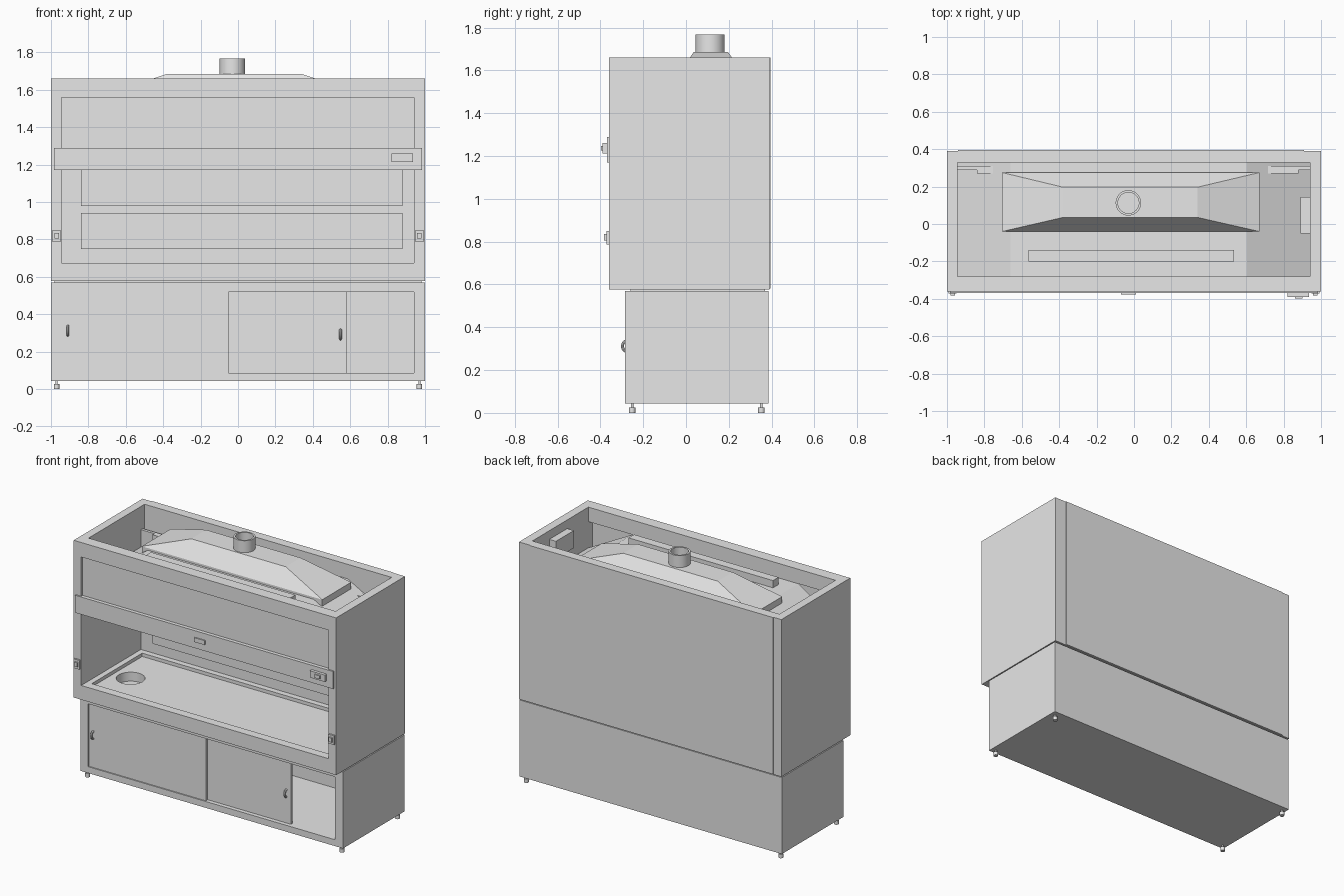
import bpy, bmesh, math
from mathutils import Vector

old = bpy.data.objects.get("Cube")
if old:
    bpy.data.objects.remove(old, do_unlink=True)

grey = bpy.data.materials.new("light_grey")
grey.use_nodes = True
grey.diffuse_color = (0.8, 0.8, 0.8, 1)
grey.node_tree.nodes["Principled BSDF"].inputs["Base Color"].default_value = (0.8, 0.8, 0.8, 1)


def finish(name, bm):
    bmesh.ops.recalc_face_normals(bm, faces=bm.faces)
    mesh = bpy.data.meshes.new(name)
    bm.to_mesh(mesh)
    bm.free()
    mesh.materials.append(grey)
    ob = bpy.data.objects.new(name, mesh)
    bpy.context.collection.objects.link(ob)
    return ob


def box(name, x, y, z):
    """Box from (min, max) pairs."""
    bm = bmesh.new()
    bmesh.ops.create_cube(bm, size=1)
    for v in bm.verts:
        v.co = Vector([(r[0] + r[1]) / 2 + c * (r[1] - r[0]) for c, r in zip(v.co, (x, y, z))])
    return finish(name, bm)


def cylinder(name, x, y, z, radius, sides=48):
    bm = bmesh.new()
    bmesh.ops.create_cone(bm, cap_ends=True, segments=sides, radius1=radius,
                          radius2=radius, depth=z[1] - z[0])
    bmesh.ops.translate(bm, verts=bm.verts, vec=(x, y, sum(z) / 2))
    return finish(name, bm)


def select(ob):
    bpy.ops.object.select_all(action='DESELECT')
    ob.select_set(True)
    bpy.context.view_layer.objects.active = ob


def smooth(ob):
    select(ob)
    bpy.ops.object.shade_smooth_by_angle(angle=math.radians(35))


def cut(ob, *cutters):
    """Subtract each cutter, then remove it."""
    for c in cutters:
        mod = ob.modifiers.new("cut", 'BOOLEAN')
        mod.operation = 'DIFFERENCE'
        mod.solver = 'EXACT'
        mod.object = c
        select(ob)
        bpy.ops.object.modifier_apply(modifier=mod.name)
        bpy.data.objects.remove(c, do_unlink=True)


def prism(name, profile, y):
    """Extrude an (x, z) outline along y."""
    bm = bmesh.new()
    face = bm.faces.new([bm.verts.new((px, y[0], pz)) for px, pz in profile])
    ext = bmesh.ops.extrude_face_region(bm, geom=[face])
    moved = [g for g in ext["geom"] if isinstance(g, bmesh.types.BMVert)]
    bmesh.ops.translate(bm, verts=moved, vec=(0, y[1] - y[0], 0))
    return finish(name, bm)


inner = (-0.943, 0.94)

# Upper chamber: open top, front opening, recessed worktop with a round sink
chamber = box("upper_chamber", (-1, 1), (-0.36, 0.39), (0.577, 1.66))
cut(chamber,
    box("well", inner, (-0.28, 0.33), (0.675, 2)),
    box("opening", inner, (-0.5, 0), (0.675, 1.56)),
    box("recess", (-0.905, 0.9), (-0.3, 0.25), (0.652, 0.8)),
    cylinder("sink", -0.78, -0.055, (0.59, 0.8), 0.09))
smooth(chamber)
box("back_panel", (-0.94, 0.91), (0.388, 0.395), (0.58, 1.66))

# Rear baffle plates and the ledge beneath them
box("baffle_backing", inner, (0.29, 0.31), (0.675, 1.5))
box("lower_baffle", (-0.84, 0.88), (0.27, 0.292), (0.75, 0.94))
box("upper_baffle", (-0.84, 0.88), (0.27, 0.292), (0.98, 1.5))

# Inner ceiling with sloping ends
arch = [(-0.943, 1.38), (-0.66, 1.56), (0.605, 1.56), (0.94, 1.38)]
prism("inner_ceiling", arch + [(px, pz - 0.012) for px, pz in reversed(arch)], (-0.28, 0.33))
box("lamp_housing", (-0.565, 0.535), (-0.2, -0.14), (1.555, 1.61))

# Exhaust canopy: vertical lip, then a tapered top
levels = [(-0.705, 0.67, -0.04, 0.275, 1.53),
          (-0.705, 0.67, -0.04, 0.275, 1.575),
          (-0.38, 0.34, 0.035, 0.197, 1.685)]
bm = bmesh.new()
rings = [[bm.verts.new(p) for p in ((a, c, z), (b, c, z), (b, d, z), (a, d, z))]
         for a, b, c, d, z in levels]
bm.faces.new(rings[0])
bm.faces.new(rings[-1])
for low, high in zip(rings, rings[1:]):
    for i in range(4):
        j = (i + 1) % 4
        bm.faces.new((low[i], low[j], high[j], high[i]))
finish("exhaust_canopy", bm)

pipe = cylinder("exhaust_collar", -0.03, 0.113, (1.68, 1.767), 0.068)
cut(pipe, cylinder("bore", -0.03, 0.113, (1.69, 1.9), 0.056))
smooth(pipe)

# Junction box on the inside wall
box("junction_box", (0.89, 0.942), (-0.05, 0.145), (1.48, 1.6))

# Sash, its cross bar and controls
box("sash_panel", inner, (-0.345, -0.325), (1.17, 1.56))
box("sash_bar", (-0.983, 0.983), (-0.37, -0.325), (1.17, 1.29))
box("sash_plate", (-0.07, 0.01), (-0.378, -0.37), (1.215, 1.245))
box("control_box", (0.82, 0.935), (-0.39, -0.37), (1.213, 1.26))
box("control_button", (0.86, 0.9), (-0.398, -0.39), (1.225, 1.248))

# Service outlets on both posts
for side, name in ((-1, "right"), (1, "left")):
    x = side * 0.97
    box(name + "_outlet", (x - 0.022, x + 0.022), (-0.372, -0.36), (0.787, 0.85))
    box(name + "_outlet_knob", (x - 0.012, x + 0.012), (-0.382, -0.37), (0.805, 0.835))

# Base cabinet with an open front
base = box("base_cabinet", (-1, 1), (-0.285, 0.385), (0.043, 0.57))
cut(base, box("cavity", inner, (-0.5, 0.34), (0.087, 0.52)))
box("cabinet_joint", (-0.98, 0.98), (-0.26, 0.37), (0.565, 0.58))

# Sliding doors, one behind the other
box("right_door", (-0.943, -0.05), (-0.277, -0.259), (0.087, 0.52))
box("left_door", (-0.1, 0.583), (-0.256, -0.238), (0.087, 0.52))


def handle(name, x, y, z):
    curve = bpy.data.curves.new(name, 'CURVE')
    curve.dimensions = '3D'
    curve.bevel_depth = 0.007
    curve.bevel_resolution = 2
    curve.use_fill_caps = True
    sp = curve.splines.new('POLY')
    sp.points.add(8)
    for i, p in enumerate(sp.points):
        t = math.pi * i / 8
        p.co = (x, y - 0.022 * math.sin(t), z - 0.025 * math.cos(t), 1)
    curve.materials.append(grey)
    ob = bpy.data.objects.new(name, curve)
    bpy.context.collection.objects.link(ob)
    select(ob)
    bpy.ops.object.convert(target='MESH')
    smooth(bpy.context.view_layer.objects.active)


handle("right_door_handle", -0.91, -0.275, 0.312)
handle("left_door_handle", 0.548, -0.254, 0.292)

# Levelling feet
for x in (-0.97, 0.97):
    for y in (-0.252, 0.352):
        smooth(cylinder("foot", x, y, (0, 0.026), 0.015, 24))
        smooth(cylinder("foot_stem", x, y, (0.02, 0.05), 0.006, 16))
